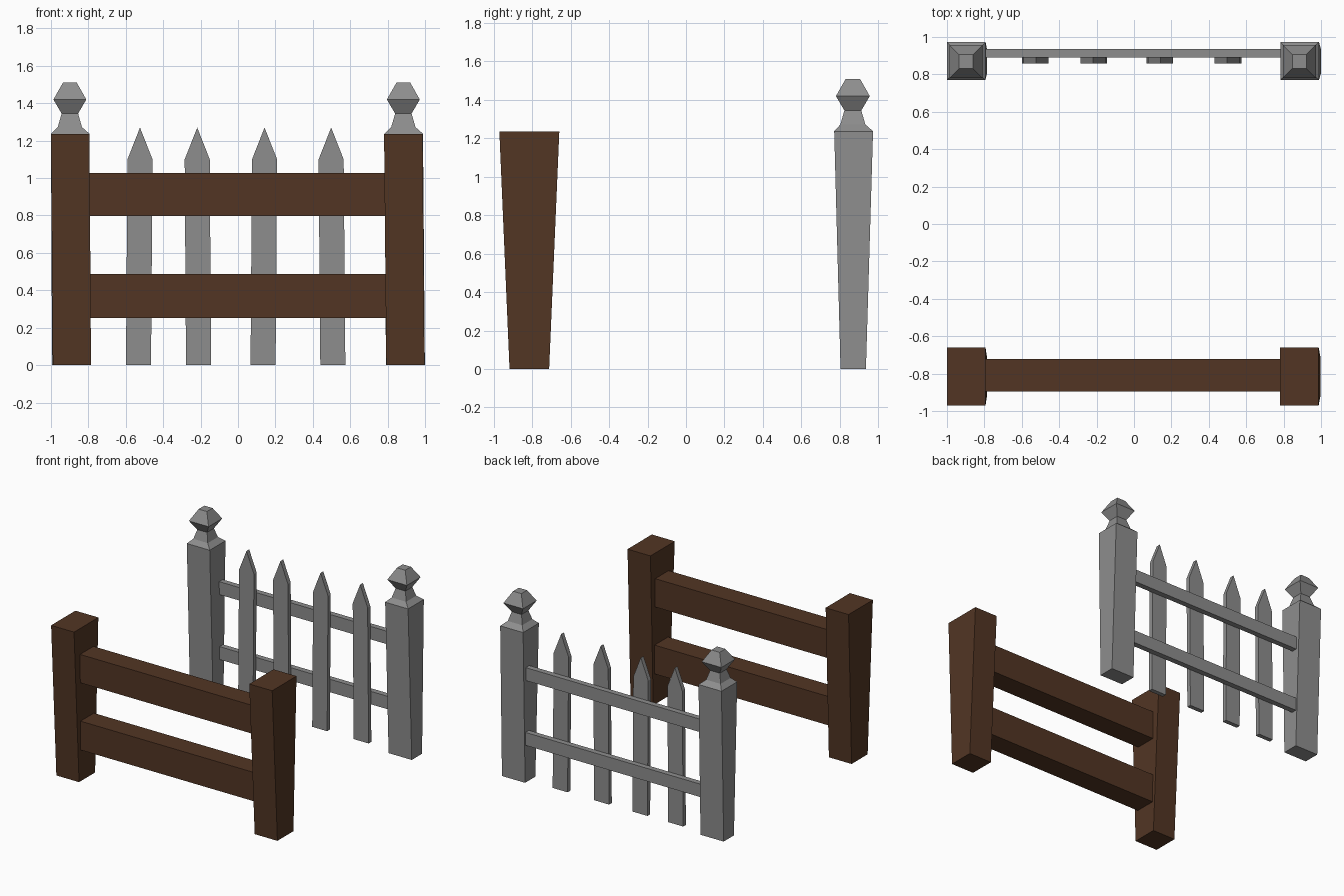
import bpy, bmesh

if "Cube" in bpy.data.objects:
    bpy.data.objects.remove(bpy.data.objects["Cube"])


def material(name, rgb):
    m = bpy.data.materials.new(name)
    m.diffuse_color = (*rgb, 1)
    m.use_nodes = True
    m.node_tree.nodes["Principled BSDF"].inputs["Base Color"].default_value = m.diffuse_color
    return m


BROWN = material("brown wood", (0.085, 0.036, 0.017))
GREY = material("grey wood", (0.27, 0.27, 0.27))


def finish(name, bm, mat):
    bmesh.ops.recalc_face_normals(bm, faces=bm.faces)
    mesh = bpy.data.meshes.new(name)
    bm.to_mesh(mesh)
    bm.free()
    mesh.materials.append(mat)
    obj = bpy.data.objects.new(name, mesh)
    bpy.context.collection.objects.link(obj)
    return obj


def loft(name, sections, mat):
    """Stack of rectangles (cx, cy, half_x, half_y, z) skinned and capped."""
    bm = bmesh.new()
    rings = [[bm.verts.new((cx + sx * hx, cy + sy * hy, z))
              for sx, sy in ((-1, -1), (1, -1), (1, 1), (-1, 1))]
             for cx, cy, hx, hy, z in sections]
    for a, b in zip(rings, rings[1:]):
        for i in range(4):
            j = (i + 1) % 4
            bm.faces.new((a[i], a[j], b[j], b[i]))
    bm.faces.new(rings[0])
    bm.faces.new(rings[-1])
    return finish(name, bm, mat)


def rail(name, x0, x1, y0, y1, z0, z1, mat):
    cx, cy, hx, hy = (x0 + x1) / 2, (y0 + y1) / 2, (x1 - x0) / 2, (y1 - y0) / 2
    return loft(name, [(cx, cy, hx, hy, z0), (cx, cy, hx, hy, z1)], mat)


def picket(name, x_bottom, x_top, mat):
    """Pointed board, leaning slightly from bottom to top."""
    w, y0, y1 = 0.067, 0.857, 0.892
    outline = [(x_bottom - w, 0), (x_bottom + w, 0), (x_top + w, 1.10),
               (x_top, 1.27), (x_top - w, 1.10)]
    bm = bmesh.new()
    face = bm.faces.new([bm.verts.new((x, y0, z)) for x, z in outline])
    ext = bmesh.ops.extrude_face_region(bm, geom=[face])
    verts = [g for g in ext["geom"] if isinstance(g, bmesh.types.BMVert)]
    bmesh.ops.translate(bm, vec=(0, y1 - y0, 0), verts=verts)
    return finish(name, bm, mat)


# Brown ranch fence: tapered posts and two thick rails
for side, xb, xt in (("left", -0.888, -0.897), ("right", 0.895, 0.884)):
    loft(f"brown_post_{side}", [(xb, -0.815, 0.102, 0.103, 0),
                                (xt, -0.815, 0.103, 0.156, 1.237)], BROWN)
for level, z0, z1 in (("lower", 0.252, 0.486), ("upper", 0.797, 1.027)):
    rail(f"brown_rail_{level}", -0.83, 0.83, -0.895, -0.723, z0, z1, BROWN)

# Grey picket fence: tapered posts with square turned finials
FINIAL = [(0.065, 1.272), (0.044, 1.345), (0.088, 1.42), (0.037, 1.51)]
for side, xb, xt in (("left", -0.890, -0.897), ("right", 0.895, 0.886)):
    loft(f"grey_post_{side}",
         [(xb, 0.87, 0.104, 0.066, 0), (xt, 0.872, 0.103, 0.101, 1.237)]
         + [(xt - 0.002, 0.868, h, h, z) for h, z in FINIAL], GREY)

# Thin rails behind the pickets
for level, z0, z1 in (("lower", 0.305, 0.41), ("upper", 0.832, 0.937)):
    rail(f"grey_rail_{level}", -0.83, 0.83, 0.89, 0.935, z0, z1, GREY)

# Slightly leaning pickets
for n, (xb, xt) in enumerate(((-0.532, -0.524), (-0.211, -0.218),
                              (0.134, 0.142), (0.507, 0.498)), 1):
    picket(f"picket_{n}", xb, xt, GREY)
